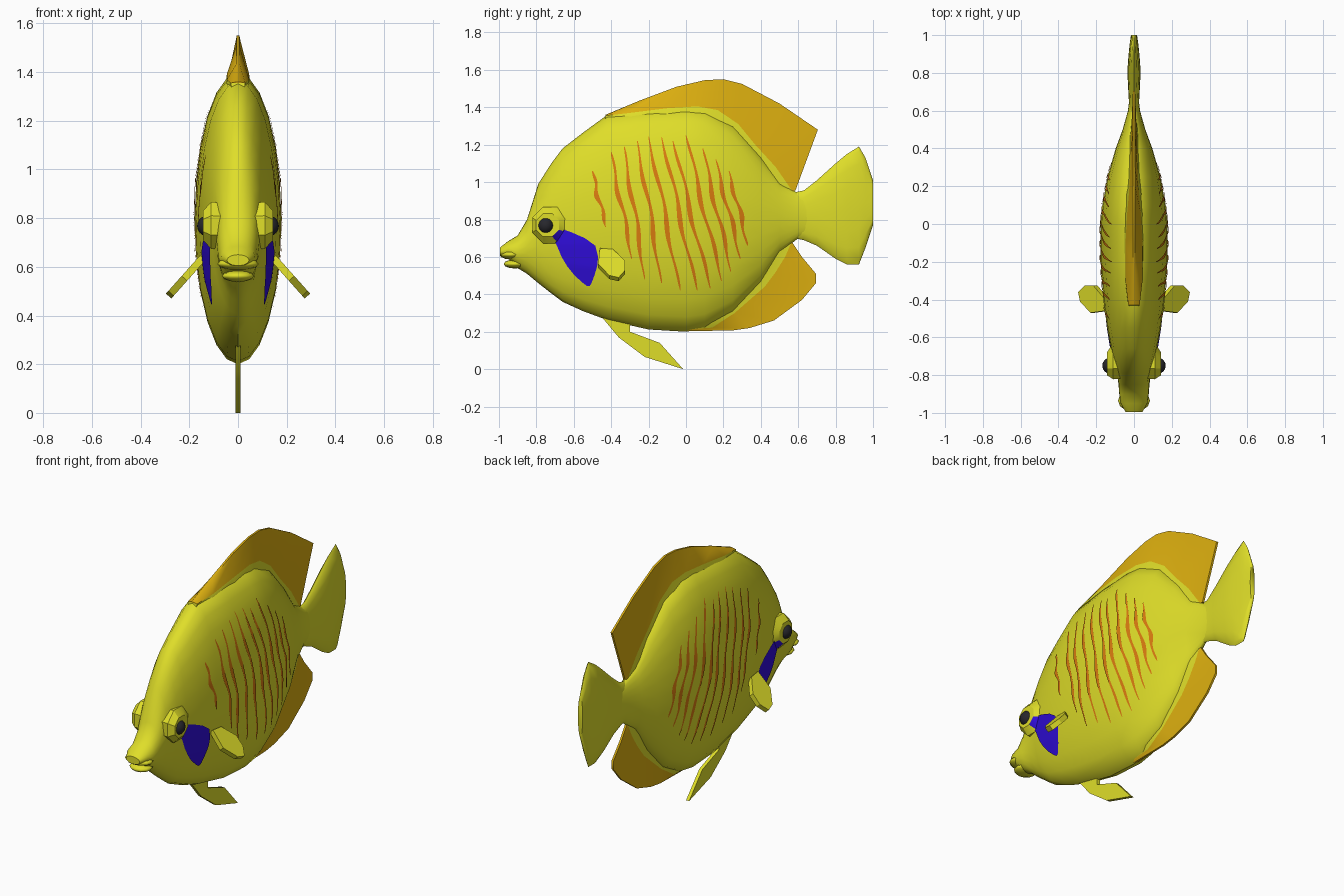
import bpy, bmesh, math
from mathutils import Vector
from mathutils.bvhtree import BVHTree

if "Cube" in bpy.data.objects:
    bpy.data.objects.remove(bpy.data.objects["Cube"])


def material(name, rgb):
    m = bpy.data.materials.new(name)
    m.diffuse_color = (*rgb, 1)
    m.use_nodes = True
    m.node_tree.nodes["Principled BSDF"].inputs["Base Color"].default_value = m.diffuse_color
    return m


YELLOW = material("yellow", (0.74, 0.73, 0.022))
ORANGE = material("golden_orange", (0.72, 0.43, 0.005))
STRIPE = material("burnt_orange", (0.70, 0.20, 0.005))
BLUE = material("deep_blue", (0.03, 0.004, 0.72))
BLACK = material("eye_black", (0.02, 0.02, 0.025))


def make(name, verts, faces, mats, rule=None, angle=40, fix=True):
    me = bpy.data.meshes.new(name)
    me.from_pydata([tuple(v) for v in verts], [], faces)
    ob = bpy.data.objects.new(name, me)
    bpy.context.collection.objects.link(ob)
    if fix:
        bm = bmesh.new()
        bm.from_mesh(me)
        bmesh.ops.recalc_face_normals(bm, faces=bm.faces)
        bm.to_mesh(me)
        bm.free()
    for m in mats:
        me.materials.append(m)
    if rule:
        for p in me.polygons:
            p.material_index = rule(p)
    bpy.ops.object.select_all(action='DESELECT')
    ob.select_set(True)
    bpy.context.view_layer.objects.active = ob
    if angle:
        bpy.ops.object.shade_smooth_by_angle(angle=math.radians(angle))
    return ob


def loft(name, sections, sides):
    """Oval rings (y, low z, high z, half width) joined along y."""
    verts, faces = [], []
    for y, lo, hi, w in sections:
        for i in range(sides):
            a = 2 * math.pi * i / sides
            verts.append((w * math.sin(a), y, (lo + hi) / 2 + (hi - lo) / 2 * math.cos(a)))
    for r in range(len(sections) - 1):
        for i in range(sides):
            j = (i + 1) % sides
            faces.append((r * sides + i, r * sides + j, (r + 1) * sides + j, (r + 1) * sides + i))
    faces.append(tuple(range(sides)))
    faces.append(tuple(range((len(sections) - 1) * sides, len(sections) * sides)))
    return make(name, verts, faces, [YELLOW])


# Body and tail
body = loft("body", [
    (-0.995, 0.605, 0.65, 0.045), (-0.95, 0.59, 0.685, 0.07), (-0.90, 0.54, 0.715, 0.078),
    (-0.85, 0.51, 0.80, 0.082), (-0.79, 0.46, 0.99, 0.09), (-0.72, 0.405, 1.10, 0.108),
    (-0.66, 0.36, 1.18, 0.122), (-0.55, 0.31, 1.265, 0.142), (-0.42, 0.262, 1.36, 0.16),
    (-0.20, 0.212, 1.385, 0.177), (0.0, 0.20, 1.395, 0.178), (0.10, 0.215, 1.385, 0.168),
    (0.25, 0.30, 1.31, 0.14), (0.40, 0.46, 1.14, 0.097), (0.50, 0.62, 1.0, 0.06),
    (0.60, 0.70, 0.94, 0.032), (0.66, 0.71, 0.93, 0.025)], 24)
loft("tail_fin", [
    (0.58, 0.70, 0.945, 0.028), (0.63, 0.69, 0.955, 0.026), (0.70, 0.66, 1.01, 0.03),
    (0.80, 0.59, 1.10, 0.035), (0.86, 0.56, 1.15, 0.032), (0.925, 0.56, 1.19, 0.026),
    (0.96, 0.65, 1.13, 0.022), (1.0, 0.77, 1.01, 0.016)], 16)


def ridge_fin(name, stations):
    """Fin wedge: base, colour border and outer edge at each station."""
    verts, faces = [], []
    for yb, zb, wb, ym, zm, wm, yo, zo in stations:
        verts += [(wb, yb, zb), (wm, ym, zm), (0.006, yo, zo),
                  (-0.006, yo, zo), (-wm, ym, zm), (-wb, yb, zb)]
    n = len(stations)
    for s in range(n - 1):
        for k in range(6):
            j = (k + 1) % 6
            faces.append((s * 6 + k, s * 6 + j, s * 6 + 6 + j, s * 6 + 6 + k))
    for e in (0, (n - 1) * 6):
        faces += [(e, e + 1, e + 4, e + 5), (e + 1, e + 2, e + 3, e + 4)]
    # Outer band is orange, base band is yellow
    strip = (n - 1) * 6
    return make(name, verts, faces, [YELLOW, ORANGE],
                lambda p: int(p.index % 6 in (1, 2, 3)) if p.index < strip else (p.index - strip) % 2)


ridge_fin("dorsal_fin", [
    (-0.44, 1.30, 0.02, -0.43, 1.355, 0.03, -0.43, 1.36),
    (-0.30, 1.30, 0.05, -0.30, 1.37, 0.045, -0.25, 1.435),
    (-0.10, 1.30, 0.06, -0.10, 1.395, 0.045, -0.05, 1.51),
    (0.05, 1.30, 0.06, 0.06, 1.405, 0.036, 0.10, 1.545),
    (0.15, 1.25, 0.06, 0.17, 1.385, 0.026, 0.20, 1.55),
    (0.25, 1.15, 0.05, 0.28, 1.31, 0.02, 0.30, 1.525),
    (0.35, 1.05, 0.04, 0.37, 1.20, 0.018, 0.50, 1.42),
    (0.45, 0.95, 0.03, 0.48, 1.08, 0.015, 0.705, 1.28),
    (0.50, 0.90, 0.02, 0.57, 0.95, 0.01, 0.585, 0.955)])
ridge_fin("anal_fin", [
    (0.0, 0.24, 0.02, 0.0, 0.212, 0.02, 0.0, 0.203),
    (0.13, 0.28, 0.04, 0.14, 0.222, 0.02, 0.25, 0.207),
    (0.25, 0.38, 0.035, 0.26, 0.30, 0.018, 0.34, 0.22),
    (0.33, 0.46, 0.03, 0.34, 0.37, 0.016, 0.47, 0.26),
    (0.40, 0.54, 0.03, 0.42, 0.44, 0.015, 0.62, 0.37),
    (0.47, 0.62, 0.025, 0.48, 0.52, 0.013, 0.695, 0.46),
    (0.50, 0.68, 0.02, 0.53, 0.60, 0.012, 0.695, 0.51),
    (0.53, 0.72, 0.02, 0.56, 0.67, 0.01, 0.62, 0.60),
    (0.55, 0.74, 0.015, 0.56, 0.69, 0.01, 0.56, 0.69)])


def plate(name, pts, thickness):
    """Flat outline given an even thickness."""
    n = (Vector(pts[1]) - Vector(pts[0])).cross(Vector(pts[3]) - Vector(pts[0])).normalized()
    n *= thickness / 2
    c = len(pts)
    verts = [Vector(p) + n for p in pts] + [Vector(p) - n for p in pts]
    faces = [tuple(range(c)), tuple(range(2 * c - 1, c - 1, -1))]
    faces += [(i, (i + 1) % c, (i + 1) % c + c, i + c) for i in range(c)]
    return make(name, verts, faces, [YELLOW], angle=30)


# Pelvic fin under the belly, pectoral fins on the sides
plate("pelvic_fin", [(0, y, z) for y, z in (
    (-0.46, 0.29), (-0.36, 0.17), (-0.22, 0.065), (-0.015, 0.0),
    (-0.14, 0.14), (-0.30, 0.20), (-0.30, 0.27))], 0.02)
for s, side in ((1, "right"), (-1, "left")):
    plate(f"pectoral_fin_{side}", [(s * x, y, 0.62 - (x - 0.16) * 1.12) for x, y in (
        (0.145, -0.46), (0.22, -0.47), (0.275, -0.41), (0.285, -0.36),
        (0.25, -0.325), (0.205, -0.325), (0.15, -0.39))], 0.03)


def ball(name, center, radii, mat, seg=16, rings=10):
    bpy.ops.mesh.primitive_uv_sphere_add(segments=seg, ring_count=rings, radius=1, location=center)
    ob = bpy.context.object
    ob.name = name
    ob.scale = radii
    ob.data.materials.append(mat)
    bpy.ops.object.shade_smooth_by_angle(angle=math.radians(50))


# Lips
ball("upper_lip", (0, -0.935, 0.612), (0.085, 0.06, 0.026), YELLOW, 12, 6)
ball("lower_lip", (0, -0.915, 0.562), (0.066, 0.06, 0.024), YELLOW, 12, 6)

# Eyes in eight-sided sockets
for s, side in ((1, "right"), (-1, "left")):
    verts = []
    for x, r, cy in ((0.06, 0.10, -0.725), (0.11, 0.105, -0.725), (0.143, 0.066, -0.74)):
        verts += [(s * x, cy + r * math.cos(math.pi * (i + 0.5) / 4),
                   0.77 + r * math.sin(math.pi * (i + 0.5) / 4)) for i in range(8)]
    faces = [(k + i, k + (i + 1) % 8, k + 8 + (i + 1) % 8, k + 8 + i) for k in (0, 8) for i in range(8)]
    faces += [tuple(range(8)), tuple(range(16, 24))]
    make(f"eye_socket_{side}", verts, faces, [YELLOW, BLUE],
         lambda p: int(p.center.y > -0.70 and p.center.z < 0.735), angle=30)
    ball(f"eye_{side}", (s * 0.125, -0.75, 0.768), (0.043, 0.043, 0.043), BLACK)

# Painted markings laid onto the body surface
tree = BVHTree.FromPolygons([v.co[:] for v in body.data.vertices],
                            [p.vertices[:] for p in body.data.polygons])


def marking(name, rows, cols, mat):
    """Thin skin from rows of (z, front y, back y), wrapped on the body."""
    for s, side in ((1, "right"), (-1, "left")):
        verts = []
        for z, y0, y1 in rows:
            for c in range(cols + 1):
                y = y0 + (y1 - y0) * c / cols
                hit = tree.ray_cast(Vector((1, y, z)), Vector((-1, 0, 0)))[0]
                verts.append((s * (hit.x + 0.005), y, z))
        w = cols + 1
        faces = []
        for r in range(len(rows) - 1):
            for c in range(cols):
                f = (r * w + c, r * w + w + c, r * w + w + c + 1, r * w + c + 1)
                faces.append(f if s > 0 else f[::-1])
        make(f"{name}_{side}", verts, faces, [mat], fix=False)


# Cheek patch
cheek = [(0.75, -0.70, -0.67), (0.735, -0.71, -0.62), (0.70, -0.71, -0.54), (0.66, -0.69, -0.485),
         (0.60, -0.665, -0.47), (0.55, -0.635, -0.475), (0.50, -0.595, -0.49),
         (0.46, -0.55, -0.505), (0.445, -0.53, -0.515)]
fine = [tuple(a + (b - a) * t / 3 for a, b in zip(p, q))
        for p, q in zip(cheek, cheek[1:]) for t in range(3)] + [cheek[-1]]
marking("cheek_patch", fine, 8, BLUE)

# Wavy flank stripes: top y, top z, bottom y, bottom z
stripes = [(-0.50, 1.06, -0.43, 0.76), (-0.40, 1.16, -0.29, 0.59), (-0.33, 1.19, -0.22, 0.48),
           (-0.26, 1.22, -0.13, 0.46), (-0.20, 1.245, -0.03, 0.42), (-0.13, 1.24, 0.06, 0.42),
           (-0.07, 1.22, 0.13, 0.43), (0.0, 1.25, 0.19, 0.47), (0.09, 1.18, 0.24, 0.52),
           (0.16, 1.12, 0.29, 0.59), (0.23, 1.06, 0.33, 0.66)]
for k, (ty, tz, by, bz) in enumerate(stripes):
    rows = []
    for i in range(25):
        t = i / 24
        y = ty + (by - ty) * t + 0.010 * math.sin(t * 11 + k * 0.8) * math.sin(math.pi * t)
        h = 0.002 + 0.010 * math.sin(math.pi * t) ** 0.6 * (0.85 + 0.3 * math.sin(t * 17 + k))
        rows.append((tz + (bz - tz) * t, y - h, y + h))
    marking(f"flank_stripe_{k + 1}", rows, 1, STRIPE)
